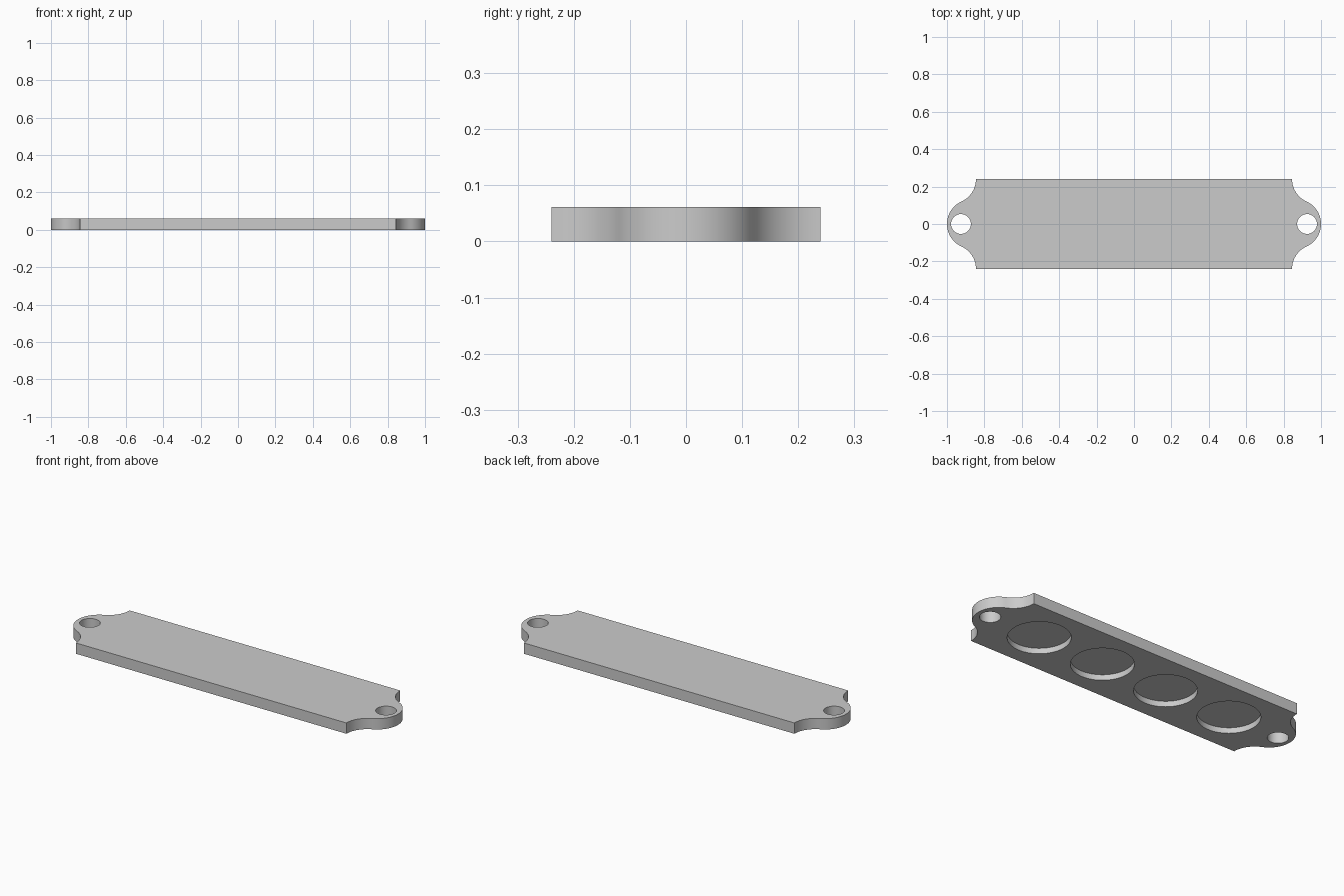
import bpy, bmesh
from math import sin, cos, atan2, radians

default = bpy.data.objects.get("Cube")
if default:
    bpy.data.objects.remove(default, do_unlink=True)

THICK = 0.061
BODY_X, BODY_Y = 0.845, 0.24
HOLE_X, HOLE_R = 0.925, 0.053
RECESS_R, RECESS_DEPTH, RECESS_STEP = 0.158, 0.031, 0.406
STEPS = 14

grey = bpy.data.materials.new("light grey")
grey.use_nodes = True
grey.diffuse_color = (0.6, 0.6, 0.6, 1)
grey.node_tree.nodes["Principled BSDF"].inputs["Base Color"].default_value = grey.diffuse_color

# Ear outline: a concave arc flowing into an equal convex arc
dx, dy = (1 - BODY_X) / 2, BODY_Y / 2
sweep = 2 * atan2(dx, dy)
radius = dy / sin(sweep)
angles = [sweep * i / STEPS for i in range(STEPS + 1)]
convex = [(1 - radius + radius * cos(a), radius * sin(a)) for a in angles]
concave = [(2 * (BODY_X + dx) - x, BODY_Y - y) for x, y in reversed(convex[:-1])]
quarter = convex + concave

# Mirror the quarter into a closed loop
right_top = quarter
left_top = [(-x, y) for x, y in reversed(quarter)]
left_bottom = [(-x, -y) for x, y in quarter[1:]]
right_bottom = [(x, -y) for x, y in reversed(quarter[1:])]
outline = right_top + left_top + left_bottom + right_bottom

# Plate body
bm = bmesh.new()
base = bm.faces.new([bm.verts.new((x, y, 0)) for x, y in outline])
top = bmesh.ops.extrude_face_region(bm, geom=[base])
verts = [v for v in top["geom"] if isinstance(v, bmesh.types.BMVert)]
bmesh.ops.translate(bm, verts=verts, vec=(0, 0, THICK))
bmesh.ops.recalc_face_normals(bm, faces=bm.faces)
mesh = bpy.data.meshes.new("mounting_plate")
bm.to_mesh(mesh)
bm.free()
mesh.materials.append(grey)
plate = bpy.data.objects.new("mounting_plate", mesh)
bpy.context.collection.objects.link(plate)


def cut_round(x, r, z_top):
    """Cut a round pocket from below up to z_top."""
    depth = z_top + 0.1
    bpy.ops.mesh.primitive_cylinder_add(vertices=64, radius=r, depth=depth,
                                        location=(x, 0, z_top - depth / 2))
    cutter = bpy.context.object
    cutter.name = "round_cutter"
    cutter.hide_render = True
    cutter.data.materials.append(grey)
    mod = plate.modifiers.new("cut", 'BOOLEAN')
    mod.operation = 'DIFFERENCE'
    mod.solver = 'EXACT'
    mod.object = cutter
    bpy.context.view_layer.objects.active = plate
    bpy.ops.object.modifier_apply(modifier=mod.name)
    bpy.data.objects.remove(cutter, do_unlink=True)


# Screw holes through both ears
for side in (-1, 1):
    cut_round(side * HOLE_X, HOLE_R, THICK + 0.1)

# Four blind recesses in the underside
for i in range(4):
    cut_round((i - 1.5) * RECESS_STEP, RECESS_R, RECESS_DEPTH)

# Smooth curved walls, sharp rims
bpy.ops.object.select_all(action='DESELECT')
plate.select_set(True)
bpy.context.view_layer.objects.active = plate
bpy.ops.object.shade_smooth_by_angle(angle=radians(30))
